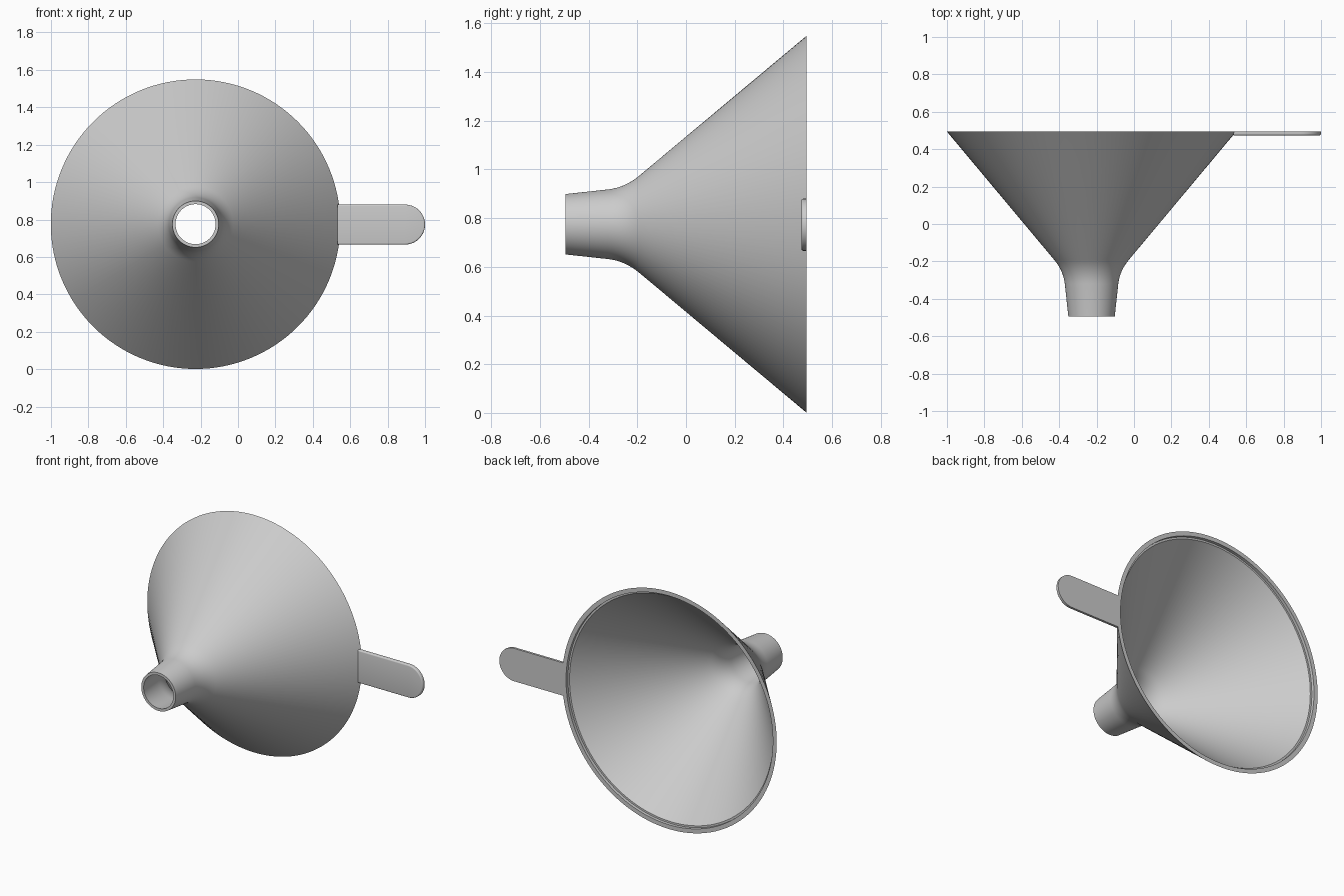
import bpy, bmesh, math
from mathutils import Matrix, Vector

cube = bpy.data.objects.get("Cube")
if cube:
    bpy.data.objects.remove(cube)

CX, CZ = -0.227, 0.775     # funnel axis, running along y
BACK = 0.495

grey = bpy.data.materials.new("plain grey")
grey.use_nodes = True
COLOR = (0.6, 0.6, 0.6, 1)
grey.diffuse_color = COLOR
grey.node_tree.nodes["Principled BSDF"].inputs["Base Color"].default_value = COLOR


def finish(name, bm):
    bmesh.ops.recalc_face_normals(bm, faces=bm.faces)
    mesh = bpy.data.meshes.new(name)
    bm.to_mesh(mesh)
    bm.free()
    mesh.materials.append(grey)
    obj = bpy.data.objects.new(name, mesh)
    bpy.context.collection.objects.link(obj)
    bpy.ops.object.select_all(action='DESELECT')
    obj.select_set(True)
    bpy.context.view_layer.objects.active = obj
    bpy.ops.object.shade_smooth_by_angle(angle=math.radians(35))
    return obj


def fillet(a, corner, b, steps=8):
    """Curved blend from a to b, pulled toward the corner (radius, y)."""
    a, corner, b = Vector(a), Vector(corner), Vector(b)
    return [a.lerp(corner, t).lerp(corner.lerp(b, t), t)
            for t in (i / steps for i in range(steps + 1))]


# Funnel: closed wall section spun around the axis
outer = [(0.124, -BACK)]
outer += fillet((0.143, -0.32), (0.151, -0.249), (0.201, -0.19))
outer += [(0.774, BACK)]
inner = [(0.746, BACK), (0.746, 0.475), (0.734, 0.475)]
inner += fillet((0.179, -0.19), (0.132, -0.245), (0.125, -0.32))
inner += [(0.107, -BACK)]

bm = bmesh.new()
ring = [bm.verts.new((CX + r, y, CZ)) for r, y in outer + inner]
edges = [bm.edges.new((v, ring[(i + 1) % len(ring)])) for i, v in enumerate(ring)]
bmesh.ops.spin(bm, geom=ring + edges, cent=(CX, 0, CZ), axis=(0, 1, 0),
               angle=math.tau, steps=128, use_merge=True)
bmesh.ops.remove_doubles(bm, verts=bm.verts, dist=1e-5)
finish("funnel", bm)

# Handle: flat tab with a round end and a softened front edge
HALF, START, END, THICK, SOFT = 0.107, 0.532, 1.0, 0.021, 0.008


def tab_outline(inset):
    arc = [math.pi * (i / 32 - 0.5) for i in range(33)]
    r = HALF - inset
    points = [(END - HALF + r * math.cos(a), r * math.sin(a)) for a in arc]
    return [(START, -r)] + points + [(START, r)]


bm = bmesh.new()
layers = [(0, BACK), (0, BACK - THICK + SOFT)]
layers += [(SOFT * (1 - math.cos(a)), BACK - THICK + SOFT * (1 - math.sin(a)))
           for a in (math.pi / 8 * i for i in range(1, 5))]
loops = [[bm.verts.new((x, y, CZ - 0.002 + z)) for x, z in tab_outline(inset)]
         for inset, y in layers]
for low, high in zip(loops, loops[1:]):
    for i in range(len(low)):
        j = (i + 1) % len(low)
        bm.faces.new((low[i], low[j], high[j], high[i]))
bm.faces.new(loops[0])
bm.faces.new(loops[-1])
finish("handle", bm)
